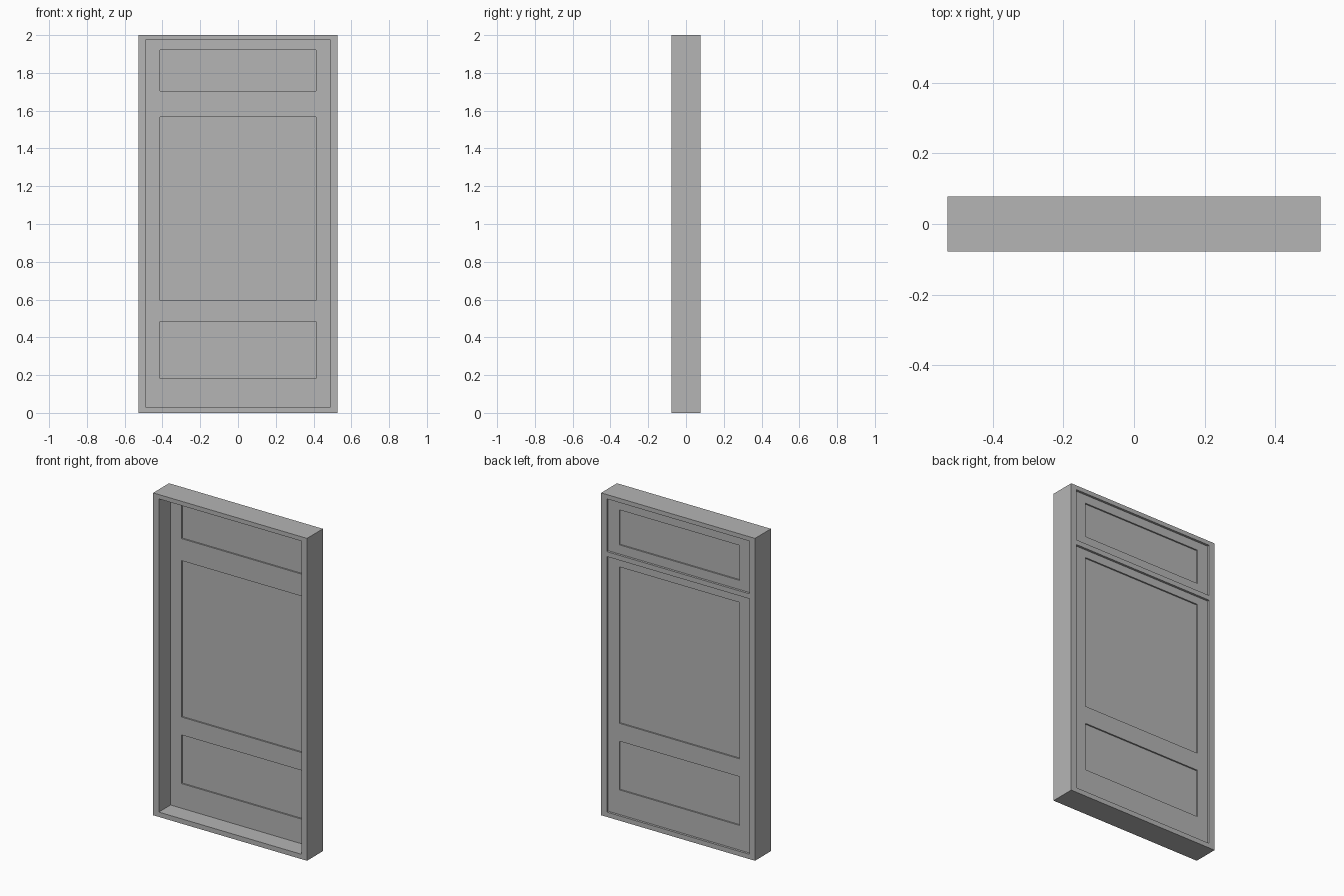
import bpy
import bmesh
from mathutils import Matrix, Vector

cube = bpy.data.objects.get("Cube")
if cube:
    bpy.data.objects.remove(cube, do_unlink=True)

paint = bpy.data.materials.new("grey_paint")
paint.use_nodes = True
GREY = (0.46, 0.46, 0.46, 1)
paint.diffuse_color = GREY
paint.node_tree.nodes["Principled BSDF"].inputs["Base Color"].default_value = GREY

HALF_W, HALF_D, HEIGHT = 0.528, 0.078, 2.0
OPEN_W, OPEN_Z0, OPEN_Z1 = 0.489, 0.03, 1.973
BAR_Z0, BAR_Z1 = 1.615, 1.646
FRONT, BACK = 0.037, 0.064
PANEL_W = 0.413
RECESS = 0.009


def add_box(bm, lo, hi):
    lo, hi = Vector(lo), Vector(hi)
    matrix = Matrix.Translation((lo + hi) / 2) @ Matrix.Diagonal((*(hi - lo), 1))
    bmesh.ops.create_cube(bm, size=1, matrix=matrix)


def make_object(name, bm):
    mesh = bpy.data.meshes.new(name)
    bm.to_mesh(mesh)
    bm.free()
    mesh.materials.append(paint)
    obj = bpy.data.objects.new(name, mesh)
    bpy.context.collection.objects.link(obj)


def make_box(name, lo, hi):
    bm = bmesh.new()
    add_box(bm, lo, hi)
    make_object(name, bm)


def make_slab(name, xs, zs, y0, y1, holes):
    """Extruded grid of cells in the xz plane, with the listed rows open in the middle."""
    bm = bmesh.new()
    grid = [[bm.verts.new((x, y0, z)) for x in xs] for z in zs]
    for row in range(len(zs) - 1):
        for col in range(len(xs) - 1):
            if col == 1 and row in holes:
                continue
            bm.faces.new((grid[row][col], grid[row][col + 1],
                          grid[row + 1][col + 1], grid[row + 1][col]))
    sheet = bm.faces[:]
    out = bmesh.ops.extrude_face_region(bm, geom=sheet, use_keep_orig=True)
    moved = [v for v in out["geom"] if isinstance(v, bmesh.types.BMVert)]
    bmesh.ops.translate(bm, verts=moved, vec=(0, y1 - y0, 0))
    bmesh.ops.recalc_face_normals(bm, faces=bm.faces[:])
    # merge the flat cells into clean faces
    bmesh.ops.dissolve_limit(bm, angle_limit=0.01, verts=bm.verts[:], edges=bm.edges[:])
    make_object(name, bm)


# Outer frame and the bar between door and transom
make_slab("door_frame", (-HALF_W, -OPEN_W, OPEN_W, HALF_W),
          (0, OPEN_Z0, OPEN_Z1, HEIGHT), -HALF_D, HALF_D, {1})
make_box("transom_bar", (-OPEN_W, FRONT, BAR_Z0), (OPEN_W, HALF_D, BAR_Z1))

# Door leaf and transom sash, each with recessed panels
leaves = {
    "transom_sash": (BAR_Z1, 1.703, 1.92, OPEN_Z1),
    "door_leaf": (OPEN_Z0, 0.183, 0.485, 0.596, 1.566, BAR_Z0),
}
for name, heights in leaves.items():
    make_slab(name, (-OPEN_W, -PANEL_W, PANEL_W, OPEN_W), heights, FRONT, BACK,
              set(range(1, len(heights) - 1, 2)))
    for i in range(1, len(heights) - 1, 2):
        make_box(f"{name}_panel_{i // 2 + 1}",
                 (-PANEL_W, FRONT + RECESS, heights[i]),
                 (PANEL_W, BACK - RECESS, heights[i + 1]))
